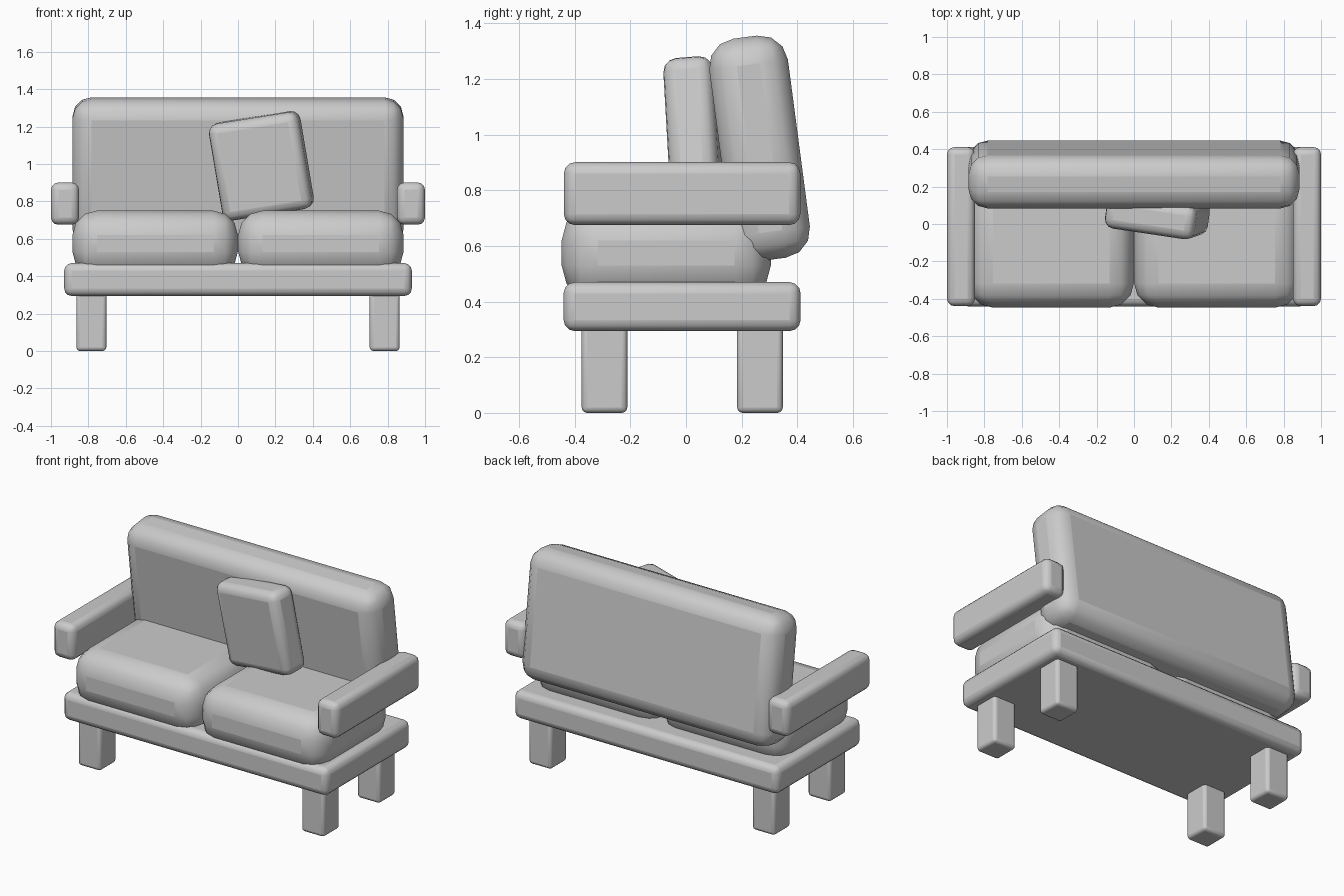
import bpy
from math import radians

if "Cube" in bpy.data.objects:
    bpy.data.objects.remove(bpy.data.objects["Cube"])


def rounded_box(name, center, size, radius, segments=3, rotation=(0, 0, 0)):
    """Box with rounded edges; rotation in degrees."""
    bpy.ops.mesh.primitive_cube_add(size=1, location=center)
    ob = bpy.context.object
    ob.name = name
    ob.scale = size
    bpy.ops.object.transform_apply(location=False, rotation=False, scale=True)
    ob.rotation_euler = [radians(a) for a in rotation]
    bevel = ob.modifiers.new("round_edges", 'BEVEL')
    bevel.width = radius
    bevel.segments = segments
    bevel.limit_method = 'ANGLE'
    bpy.ops.object.shade_smooth_by_angle(angle=radians(40))
    return ob


# Base platform
rounded_box("base", (0, -0.014, 0.382), (1.858, 0.852, 0.176), 0.04)

# Paired parts, left and right
for side, s in (("left", -1), ("right", 1)):
    rounded_box(f"{side}_seat_cushion", (s * 0.443, -0.071, 0.575),
                (0.884, 0.752, 0.35), 0.13)
    rounded_box(f"{side}_armrest", (s * 0.925, -0.014, 0.788),
                (0.15, 0.85, 0.226), 0.04)
    for end, y in (("front", -0.293), ("back", 0.266)):
        rounded_box(f"{end}_{side}_leg", (s * 0.784, y, 0.165),
                    (0.16, 0.164, 0.33), 0.02)

# Tilted backrest
rounded_box("backrest", (0, 0.2645, 0.9515), (1.768, 0.285, 0.805), 0.1,
            rotation=(7.5, 0, 0))

# Loose pillow leaning on the backrest
rounded_box("pillow", (0.125, 0.048, 0.99), (0.49, 0.18, 0.525), 0.05,
            rotation=(4.6, -9, -8.5))
